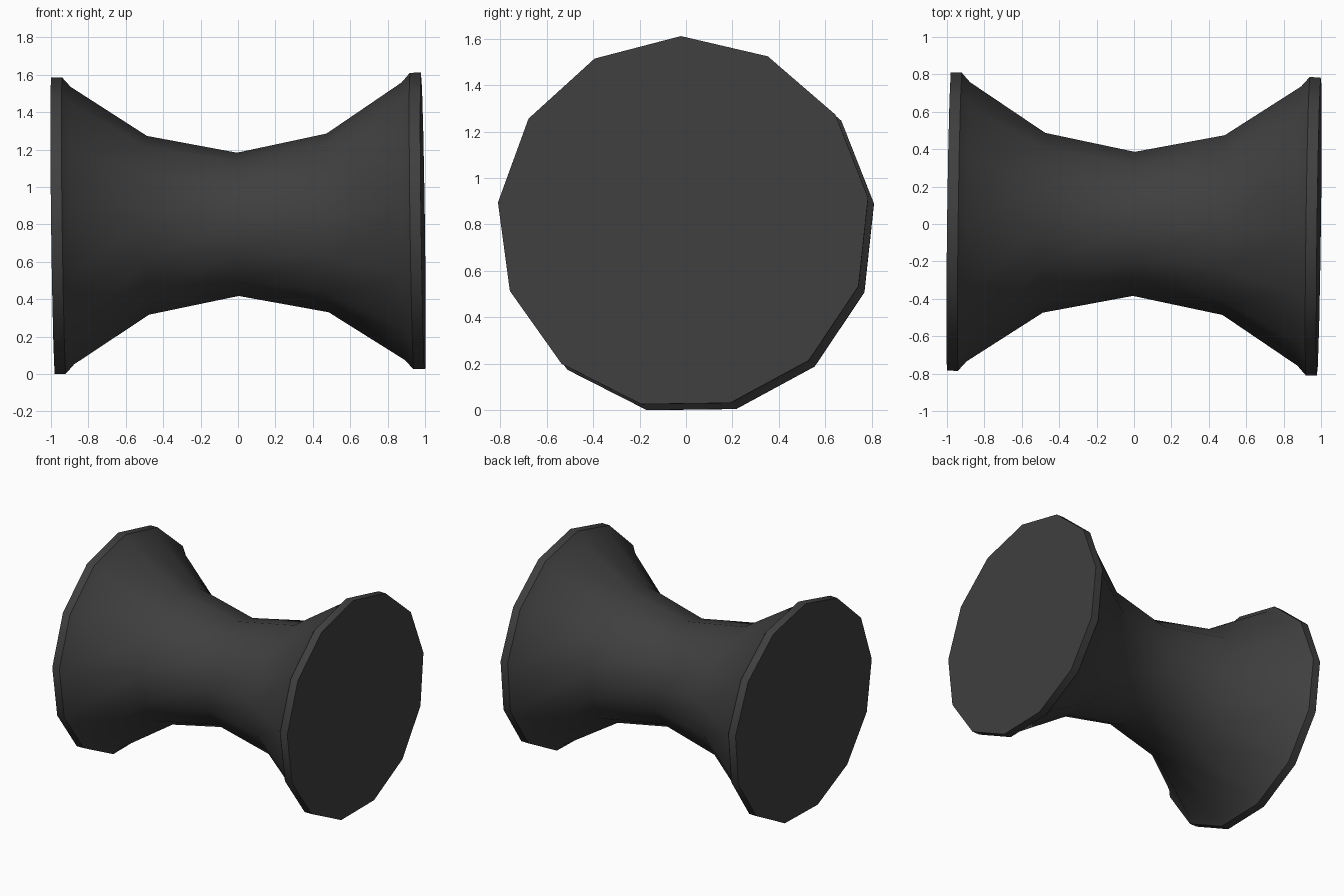
import bpy, bmesh, math
from mathutils import Euler, Vector

if "Cube" in bpy.data.objects:
    bpy.data.objects.remove(bpy.data.objects["Cube"])

SIDES = 13
half = [(0.989, 0.803), (0.93, 0.803), (0.885, 0.752), (0.48, 0.484)]
profile = [(-x, r) for x, r in half] + [(0.0, 0.388)] + half[::-1]

# Waisted spool: 13-sided rings lofted along x, capped at both ends
bm = bmesh.new()
rings = []
for x, r in profile:
    rings.append([bm.verts.new((x, r * math.sin(2 * math.pi * i / SIDES),
                                r * math.cos(2 * math.pi * i / SIDES)))
                  for i in range(SIDES)])
for a, b in zip(rings, rings[1:]):
    for i in range(SIDES):
        j = (i + 1) % SIDES
        bm.faces.new((a[i], a[j], b[j], b[i]))
bm.faces.new(rings[0])
bm.faces.new(rings[-1])
bmesh.ops.recalc_face_normals(bm, faces=bm.faces)

# Slight skew of the whole spool, then rest it on the ground
bmesh.ops.transform(bm, matrix=Euler((0.013, -0.0133, -0.013)).to_matrix().to_4x4(),
                    verts=bm.verts)
low = min(v.co.z for v in bm.verts)
ys = [v.co.y for v in bm.verts]
bmesh.ops.translate(bm, vec=Vector((0, -(min(ys) + max(ys)) / 2, -low)), verts=bm.verts)

mesh = bpy.data.meshes.new("spool")
bm.to_mesh(mesh)
bm.free()
spool = bpy.data.objects.new("spool", mesh)
bpy.context.collection.objects.link(spool)

# Dark finish
mat = bpy.data.materials.new("dark_grey")
mat.diffuse_color = (0.05, 0.05, 0.05, 1)
mat.use_nodes = True
mat.node_tree.nodes["Principled BSDF"].inputs["Base Color"].default_value = mat.diffuse_color
mesh.materials.append(mat)

# Smooth sides, crisp end caps
bpy.context.view_layer.objects.active = spool
spool.select_set(True)
bpy.ops.object.shade_smooth_by_angle(angle=math.radians(40))
